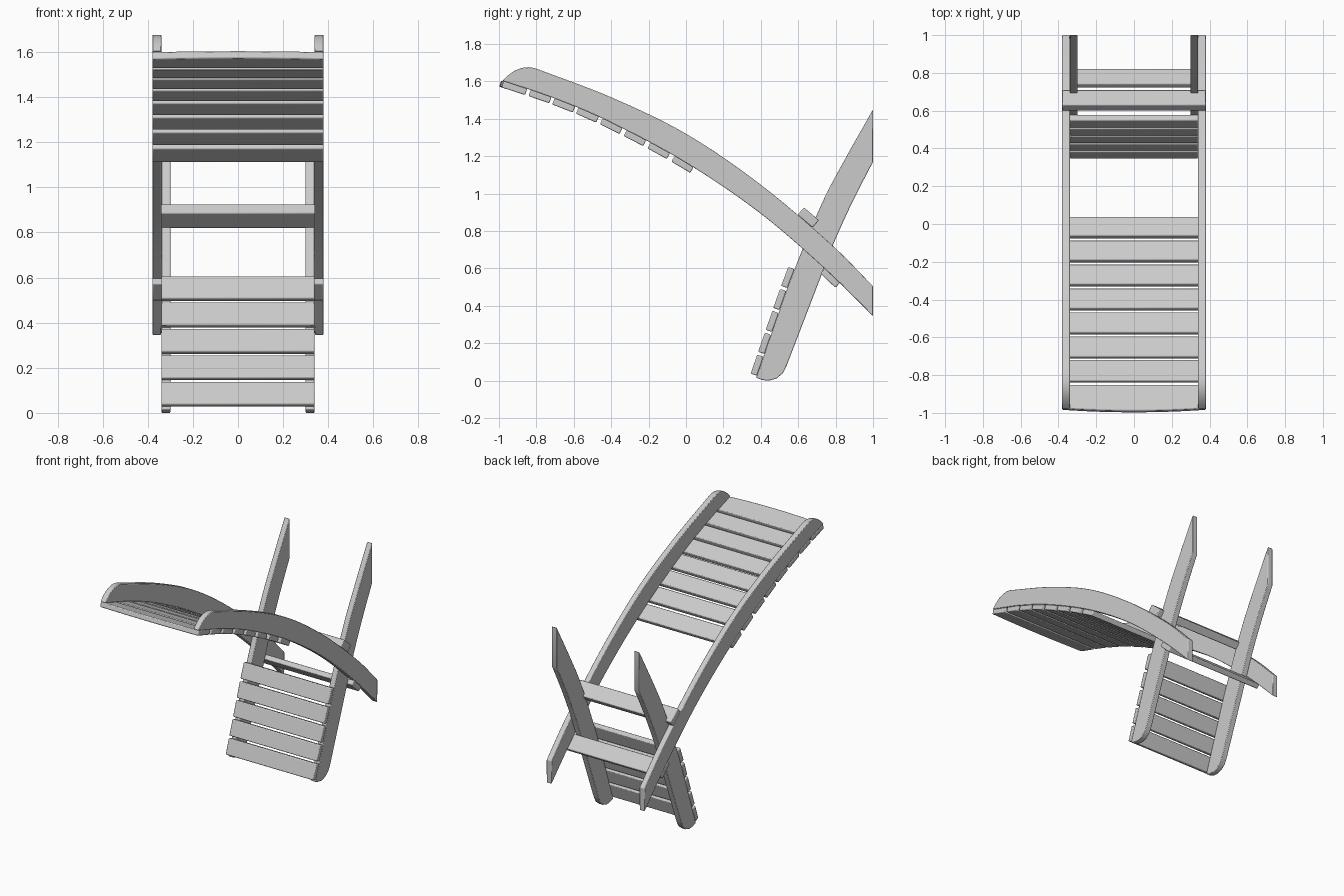
import bpy, bmesh
from mathutils import Vector

if "Cube" in bpy.data.objects:
    bpy.data.objects.remove(bpy.data.objects["Cube"])


def curve(pts, n=8):
    """Smooth (Catmull-Rom) polyline through (y, z) points."""
    p = [Vector(q) for q in pts]
    p = [2 * p[0] - p[1]] + p + [2 * p[-1] - p[-2]]
    out = []
    for a, b, c, d in zip(p, p[1:], p[2:], p[3:]):
        for i in range(n):
            t = i / n
            out.append(0.5 * (2 * b + (c - a) * t + (2 * a - 5 * b + 4 * c - d) * t * t
                              + (3 * b - a - 3 * c + d) * t ** 3))
    return out + [p[-2]]


def at(path, value, axis):
    """Point and tangent where the path crosses a y (axis 0) or z (axis 1) value."""
    for a, b in zip(path, path[1:]):
        if b[axis] >= value if axis else b[0] >= value:
            break
    t = (value - a[axis]) / (b[axis] - a[axis])
    return a.lerp(b, t), (b - a).normalized()


def prism(name, outline, offset, bevel=0.006):
    """Extrude a closed 3D outline by an offset vector and soften its edges."""
    bm = bmesh.new()
    f = bm.faces.new([bm.verts.new(v) for v in outline])
    r = bmesh.ops.extrude_face_region(bm, geom=[f])
    bmesh.ops.translate(bm, vec=offset,
                        verts=[v for v in r["geom"] if isinstance(v, bmesh.types.BMVert)])
    bmesh.ops.recalc_face_normals(bm, faces=bm.faces)
    me = bpy.data.meshes.new(name)
    bm.to_mesh(me)
    bm.free()
    ob = bpy.data.objects.new(name, me)
    bpy.context.collection.objects.link(ob)
    m = ob.modifiers.new("soft_edges", "BEVEL")
    m.width, m.segments, m.limit_method, m.angle_limit = bevel, 2, "ANGLE", 0.7
    bpy.ops.object.select_all(action="DESELECT")
    ob.select_set(True)
    bpy.context.view_layer.objects.active = ob
    bpy.ops.object.shade_smooth_by_angle()
    return ob


def side_pair(name, profile, x0, x1):
    for side, s in (("left", -1), ("right", 1)):
        prism(f"{name}_{side}", [(s * x0, p[0], p[1]) for p in profile],
              Vector((s * (x1 - x0), 0, 0)), 0.004)


def slat(name, path, value, axis, half_x, length, side, bow=0.0, thick=0.035):
    """Board lying across a path; side +1/-1 picks the left/right of its direction."""
    c, t = at(path, value, axis)
    n = Vector((-t[1], t[0])) * side
    flat = [(half_x, length / 2), (-half_x, length / 2)]
    steps = 12 if bow else 1
    for i in range(steps + 1):
        k = 2 * i / steps - 1
        flat.append((k * half_x, -length / 2 - bow * (1 - k * k)))
    pts = [(u, c[0] + v * t[0], c[1] + v * t[1]) for u, v in flat]
    return prism(name, pts, Vector((0, n[0], n[1])) * thick)


# Curved seat rails with a rounded front tip
rail_top = curve([(-0.805, 1.67), (-0.40, 1.515), (0, 1.32), (0.39, 1.055),
                  (0.77, 0.735), (1.0, 0.505)])
rail_low = curve([(-0.98, 1.603), (-0.70, 1.508), (-0.40, 1.38), (0, 1.165),
                  (0.39, 0.90), (0.74, 0.60), (1.0, 0.345)])
tip = [Vector(p) for p in ((-0.955, 1.63), (-0.92, 1.656), (-0.88, 1.672), (-0.84, 1.676))]
side_pair("seat_rail", tip + rail_top + rail_low[::-1], 0.34, 0.38)

# Crossing leg rails with a rounded foot
leg_front = curve([(0.375, 0.015), (0.47, 0.29), (0.57, 0.57), (0.725, 0.945),
                   (0.856, 1.195), (1.0, 1.45)])
leg_back = curve([(0.54, 0.085), (0.715, 0.54), (0.79, 0.735), (0.89, 0.955), (1.0, 1.17)])
foot = [Vector(p) for p in ((0.41, 0.003), (0.445, 0.0), (0.485, 0.012), (0.518, 0.04))]
side_pair("leg_rail", leg_front + leg_back[::-1] + foot[::-1], 0.30, 0.34)

# Slats under the seat rails, the front one wider and bowed
slat("front_slat", rail_low, -0.912, 0, 0.38, 0.132, -1, bow=0.014)
for i in range(7):
    slat(f"seat_slat_{i + 1}", rail_low, -0.775 + i * 0.1275, 0, 0.38, 0.118, -1)

# Slats on the front of the leg rails
for i in range(5):
    slat(f"leg_slat_{i + 1}", leg_front, 0.077 + i * 0.117, 1, 0.34, 0.108, 1)

# Cross bars that lock the legs between the seat rails
slat("upper_cross_bar", rail_top, 0.637, 0, 0.38, 0.105, 1, thick=0.052)
slat("lower_cross_bar", rail_low, 0.783, 0, 0.38, 0.11, -1)
